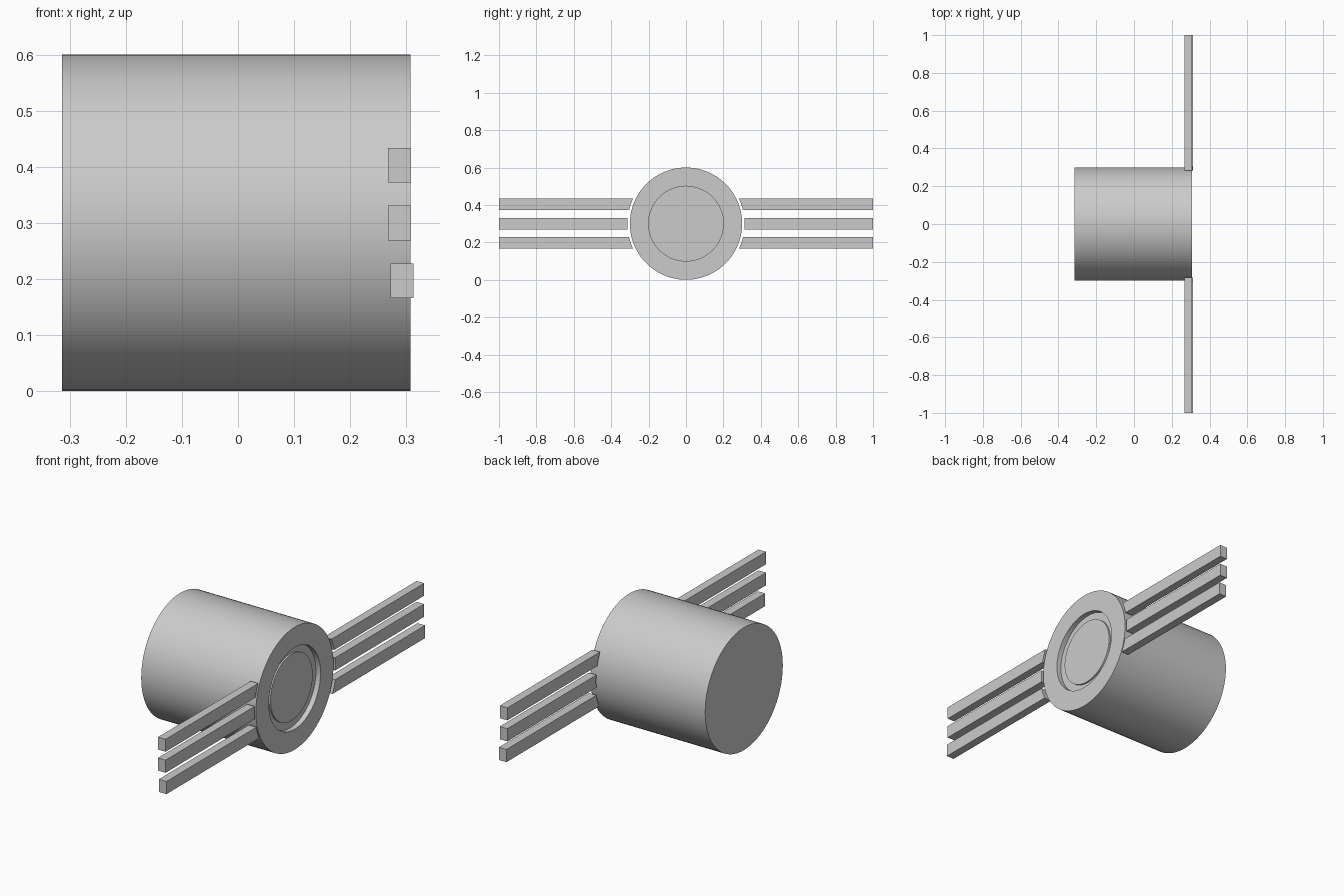
import bpy, bmesh
from math import pi, sqrt
from mathutils import Vector

if "Cube" in bpy.data.objects:
    bpy.data.objects.remove(bpy.data.objects["Cube"])

CZ = 0.30  # height of the barrel axis


def finish(bm, name):
    bmesh.ops.recalc_face_normals(bm, faces=bm.faces)
    mesh = bpy.data.meshes.new(name)
    bm.to_mesh(mesh)
    bm.free()
    obj = bpy.data.objects.new(name, mesh)
    bpy.context.collection.objects.link(obj)
    return obj


def lathe_x(name, profile, steps=96):
    """Revolve (x, radius) points around the barrel axis."""
    bm = bmesh.new()
    verts = [bm.verts.new((x, 0, CZ + r)) for x, r in profile]
    edges = [bm.edges.new(pair) for pair in zip(verts, verts[1:])]
    bmesh.ops.spin(bm, geom=verts + edges, cent=(0, 0, CZ), axis=(1, 0, 0),
                   angle=2 * pi, steps=steps, use_merge=False)
    bmesh.ops.remove_doubles(bm, verts=bm.verts, dist=1e-5)
    obj = finish(bm, name)
    bpy.ops.object.select_all(action='DESELECT')
    obj.select_set(True)
    bpy.context.view_layer.objects.active = obj
    bpy.ops.object.shade_smooth_by_angle(angle=pi / 6)
    return obj


def bar_pair(name, x0, x1, z0, z1, inner=0.313, n=6):
    """Bar with an inner end curved around the barrel, mirrored across y."""
    bm = bmesh.new()
    heights = [z0 + (z1 - z0) * i / n for i in range(n + 1)]
    outline = [(sqrt(inner ** 2 - (z - CZ) ** 2), z) for z in heights]
    outline += [(1.0, z1), (1.0, z0)]
    face = bm.faces.new([bm.verts.new((x0, y, z)) for y, z in outline])
    ext = bmesh.ops.extrude_face_region(bm, geom=[face], use_keep_orig=True)
    moved = [v for v in ext['geom'] if isinstance(v, bmesh.types.BMVert)]
    bmesh.ops.translate(bm, verts=moved, vec=Vector((x1 - x0, 0, 0)))
    obj = finish(bm, name)
    mirror = obj.modifiers.new("mirror", 'MIRROR')
    mirror.use_axis = (False, True, False)


# Barrel with a round recess and a low disc in its front face
lathe_x("barrel", [(-0.314, 0), (-0.314, 0.30), (0.307, 0.30), (0.307, 0.20),
                   (0.282, 0.20), (0.282, 0.163), (0.290, 0.163), (0.290, 0)])

# Three side bars on each side
bar_pair("upper_bars", 0.267, 0.308, 0.372, 0.433)
bar_pair("middle_bars", 0.267, 0.308, 0.269, 0.331)
bar_pair("lower_bars", 0.272, 0.313, 0.166, 0.228)
